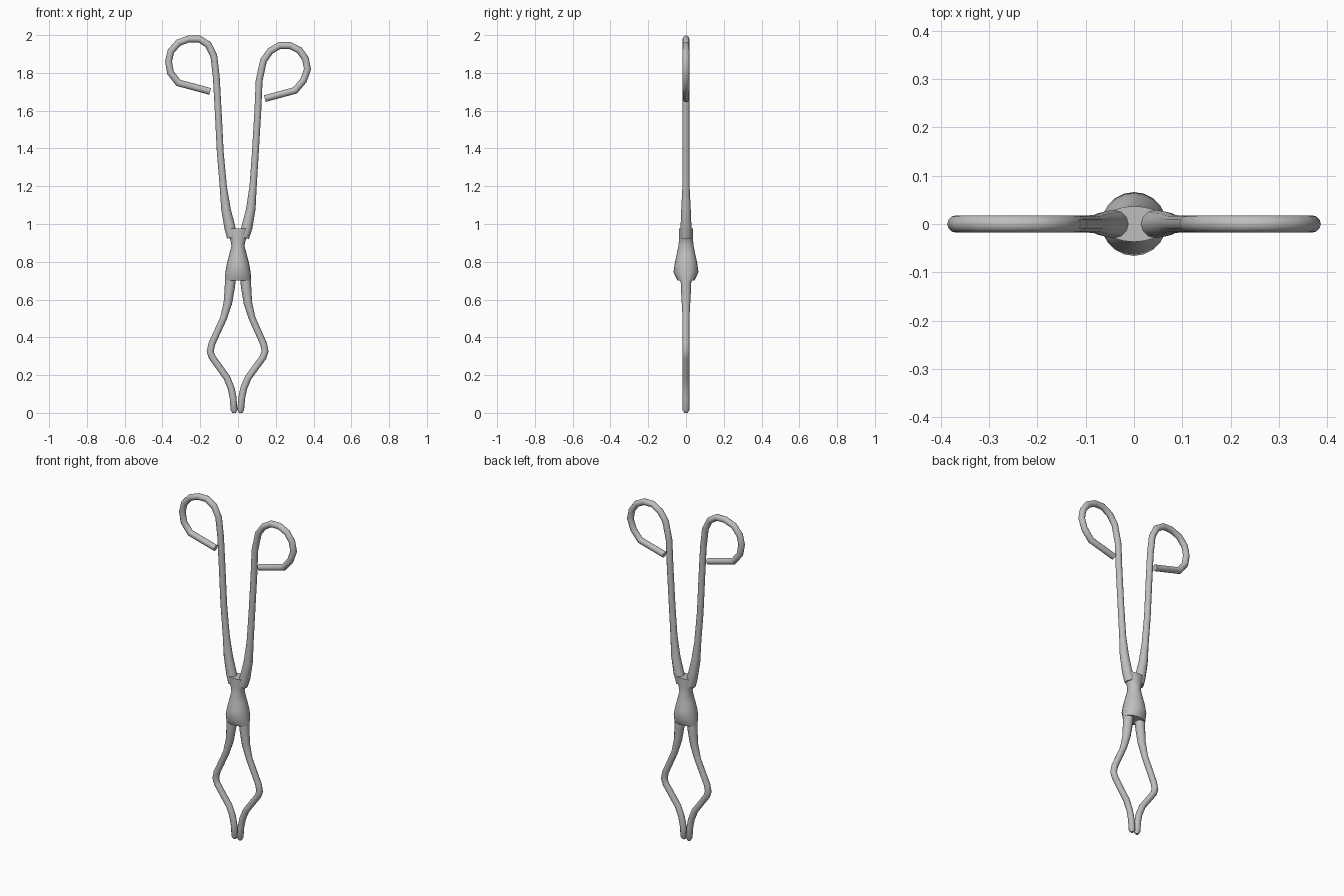
import bpy
import bmesh
from math import cos, sin, pi
from mathutils import Vector

cube = bpy.data.objects.get("Cube")
if cube:
    bpy.data.objects.remove(cube)

steel = bpy.data.materials.new("grey_steel")
steel.use_nodes = True
GREY = (0.52, 0.52, 0.52, 1)
steel.diffuse_color = GREY
bsdf = steel.node_tree.nodes["Principled BSDF"]
bsdf.inputs["Base Color"].default_value = GREY
bsdf.inputs["Roughness"].default_value = 0.5


def loft(name, rings, sides=12):
    """Skin a row of ellipses, each given as (centre, in-plane axis, depth)."""
    bm = bmesh.new()
    loops = []
    for centre, axis, depth in rings:
        loops.append([bm.verts.new(centre + axis * cos(2 * pi * i / sides)
                                   + Vector((0, depth * sin(2 * pi * i / sides), 0)))
                      for i in range(sides)])
    for a, b in zip(loops, loops[1:]):
        for i in range(sides):
            j = (i + 1) % sides
            bm.faces.new((a[i], a[j], b[j], b[i]))
    bm.faces.new(loops[0])
    bm.faces.new(loops[-1])
    bmesh.ops.recalc_face_normals(bm, faces=bm.faces)
    mesh = bpy.data.meshes.new(name)
    bm.to_mesh(mesh)
    bm.free()
    mesh.materials.append(steel)
    obj = bpy.data.objects.new(name, mesh)
    bpy.context.collection.objects.link(obj)
    bpy.ops.object.select_all(action="DESELECT")
    obj.select_set(True)
    bpy.context.view_layer.objects.active = obj
    bpy.ops.object.shade_smooth_by_angle(angle=0.8)
    return obj


def rod(name, path, radius_at):
    """Sweep a round bar along a flat path of (x, z) points."""
    pts = [Vector((x, 0, z)) for x, z in path]
    rings = []
    for i, p in enumerate(pts):
        before = (p - pts[i - 1]).normalized() if i else None
        after = (pts[i + 1] - p).normalized() if i + 1 < len(pts) else None
        t = ((before or after) + (after or before)).normalized()
        side = Vector((t.z, 0, -t.x))
        r = radius_at(p.z)
        stretch = 1 / max(0.7, t.dot(after or before))
        rings.append((p, side * r * stretch, r))
    return loft(name, rings)


def handle_radius(z):
    # thickens towards the hinge
    return 0.018 + 0.011 * min(1, max(0, (1.22 - z) / 0.22))


def jaw_radius(z):
    # rounded tip, thickens towards the hinge
    if z < 0.015:
        return 0.009 + 0.6 * z
    return 0.018 + 0.011 * min(1, max(0, (z - 0.5) / 0.2))


# Finger loops and handles
right_handle = [(-0.147, 1.702), (-0.315, 1.747), (-0.357, 1.8), (-0.368, 1.86),
                (-0.355, 1.915), (-0.315, 1.96), (-0.26, 1.98), (-0.205, 1.98),
                (-0.158, 1.95), (-0.128, 1.89), (-0.115, 1.78), (-0.105, 1.6),
                (-0.094, 1.38), (-0.078, 1.2), (-0.064, 1.08), (-0.043, 0.98),
                (-0.03, 0.93)]
left_handle = [(0.142, 1.664), (0.302, 1.707), (0.347, 1.76), (0.368, 1.82),
               (0.357, 1.875), (0.325, 1.92), (0.275, 1.945), (0.22, 1.945),
               (0.17, 1.915), (0.135, 1.865), (0.112, 1.76), (0.105, 1.6),
               (0.092, 1.38), (0.08, 1.2), (0.068, 1.08), (0.047, 0.98),
               (0.03, 0.93)]
rod("right_handle", right_handle, handle_radius)
rod("left_handle", left_handle, handle_radius)

# Bowed jaws, nearly mirrored with a small sideways shift
jaw = [(-0.019, 0), (-0.019, 0.015), (-0.024, 0.08), (-0.034, 0.13),
       (-0.056, 0.185), (-0.135, 0.295), (-0.145, 0.325), (-0.137, 0.365),
       (-0.075, 0.5), (-0.052, 0.58), (-0.042, 0.66), (-0.037, 0.72),
       (-0.033, 0.76)]
rod("right_jaw", [(x - 0.002, z) for x, z in jaw], jaw_radius)
rod("left_jaw", [(-x - 0.005 + 0.007 * min(1, z / 0.7), z) for x, z in jaw],
    jaw_radius)

# Waisted hinge block: height, half width, half depth
hinge = [(0.70, 0.07, 0.045), (0.745, 0.067, 0.066), (0.79, 0.059, 0.06),
         (0.84, 0.046, 0.049), (0.885, 0.034, 0.04), (0.915, 0.041, 0.037),
         (0.975, 0.066, 0.037)]
loft("hinge_block", [(Vector((0, 0, z)), Vector((w, 0, 0)), d)
                     for z, w, d in hinge], 20)
